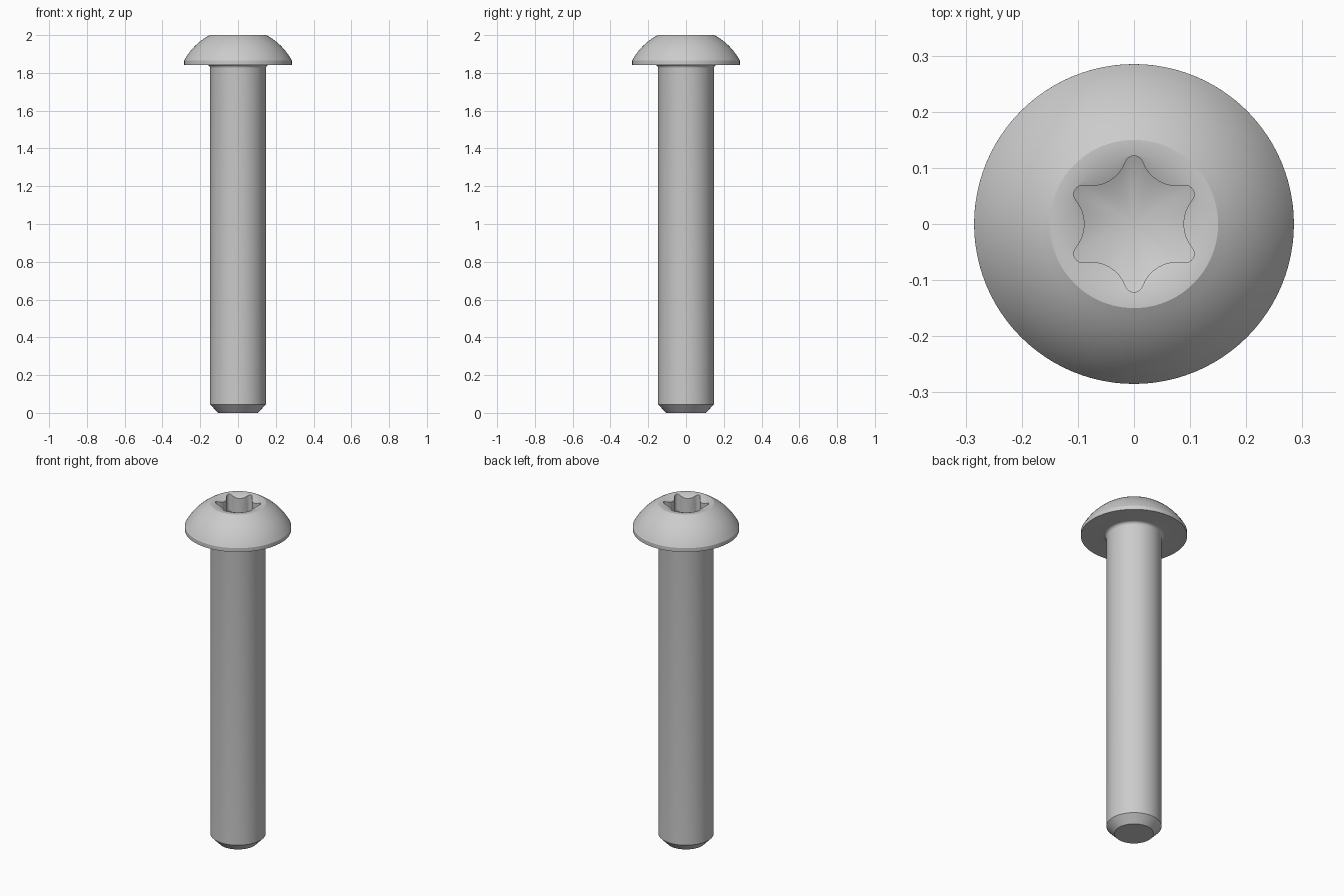
import bpy, bmesh
from math import sin, cos, pi, atan2, radians, hypot

if "Cube" in bpy.data.objects:
    bpy.data.objects.remove(bpy.data.objects["Cube"])

STEPS = 4                 # segments per quarter of one socket lobe period
N = 6 * 4 * STEPS         # sides around the axis


def arc(cx, cz, r, a0, a1, n):
    return [(cx + r * cos(a0 + (a1 - a0) * i / n),
             cz + r * sin(a0 + (a1 - a0) * i / n)) for i in range(n + 1)]


def lobe_outline():
    """Six-lobed star made of tangent arcs; valleys at 0 deg, tips at 30 deg."""
    inner, outer, q = 0.088, 0.1215, 0.016
    e, c = outer - q, cos(pi / 6)
    big = (inner**2 + e**2 - 2 * inner * e * c - q**2) / (2 * (q + e * c - inner))
    d = inner + big
    tx, ty = e * c, e * sin(pi / 6)
    a = atan2(ty, d - tx)
    half = arc(d, 0, big, pi, pi - a, STEPS)
    half += arc(tx, ty, q, -a, pi / 6, STEPS)[1:]
    polar = [(hypot(x, y), atan2(y, x)) for x, y in half]
    period = polar + [(r, pi / 3 - t) for r, t in polar[-2:0:-1]]
    return [(r, t + k * pi / 3) for k in range(6) for r, t in period]


# outer profile: chamfered tip, shank, fillet, head rim, domed head
c_dome = 1.715
profile = [(0.105, 0), (0.148, 0.045)]
profile += arc(0.166, 1.824, 0.018, pi, pi / 2, 6)
profile += [(0.285, 1.842)]
profile += arc(0, c_dome, 0.322, atan2(1.865 - c_dome, 0.285),
               atan2(2 - c_dome, 0.15), 10)

rings = [[(r * cos(2 * pi * i / N), r * sin(2 * pi * i / N), z)
          for i in range(N)] for r, z in profile]

# socket: countersink, lobed walls, conical floor
star = lobe_outline()
slope = 0.45
rings.append([(0.122 * cos(t), 0.122 * sin(t), 2) for r, t in star])
rings.append([(r * cos(t), r * sin(t), 2 - (0.122 - r) * slope) for r, t in star])
rings.append([(r * cos(t), r * sin(t), 1.9 - (0.122 - r) * slope) for r, t in star])

bm = bmesh.new()
loops = [[bm.verts.new(p) for p in ring] for ring in rings]
for a, b in zip(loops, loops[1:]):
    for i in range(N):
        j = (i + 1) % N
        bm.faces.new((a[i], a[j], b[j], b[i]))
bm.faces.new(loops[0][::-1])
centre = bm.verts.new((0, 0, 1.9 - 0.122 * slope))
for i in range(N):
    bm.faces.new((loops[-1][i], loops[-1][(i + 1) % N], centre))
bmesh.ops.recalc_face_normals(bm, faces=bm.faces)

mesh = bpy.data.meshes.new("button_head_screw")
bm.to_mesh(mesh)
bm.free()
screw = bpy.data.objects.new("button_head_screw", mesh)
bpy.context.collection.objects.link(screw)
bpy.context.view_layer.objects.active = screw
screw.select_set(True)
bpy.ops.object.shade_smooth_by_angle(angle=radians(25))
